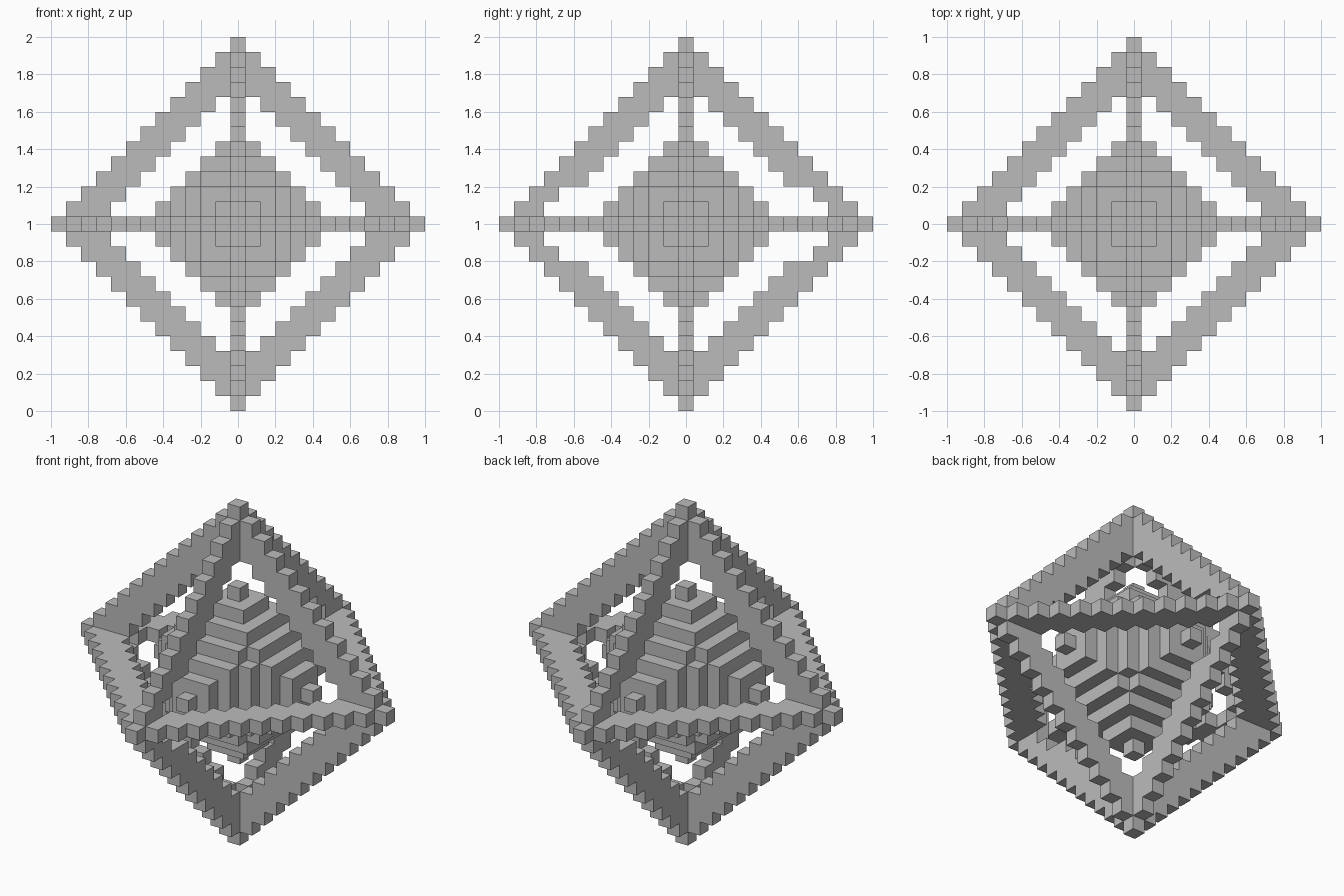
import bpy
import bmesh
from mathutils import Vector
from itertools import product

CELL = 0.08      # edge length of one block
REACH = 12       # blocks from the centre to a corner of the frame

cube = bpy.data.objects.get("Cube")
if cube:
    bpy.data.objects.remove(cube, do_unlink=True)

grey = bpy.data.materials.new("plain_grey")
grey.use_nodes = True
colour = (0.5, 0.5, 0.5, 1)
grey.diffuse_color = colour
grey.node_tree.nodes["Principled BSDF"].inputs["Base Color"].default_value = colour


def build_blocks(name, cells):
    """Outer skin of a set of unit blocks, flat shaded."""
    bm = bmesh.new()
    lift = Vector((0, 0, REACH + 0.5))
    for cell in cells:
        centre = Vector(cell)
        for axis, side in product(range(3), (-1, 1)):
            normal = Vector((0, 0, 0))
            normal[axis] = side
            if tuple(int(v) for v in centre + normal) in cells:
                continue
            u = Vector((0, 0, 0))
            u[(axis + 1) % 3] = 0.5
            w = normal.cross(u)
            middle = centre + normal / 2 + lift
            corners = (middle - u - w, middle + u - w, middle + u + w, middle - u + w)
            bm.faces.new([bm.verts.new(c * CELL) for c in corners])
    bmesh.ops.remove_doubles(bm, verts=bm.verts, dist=CELL / 100)
    mesh = bpy.data.meshes.new(name)
    bm.to_mesh(mesh)
    bm.free()
    mesh.materials.append(grey)
    obj = bpy.data.objects.new(name, mesh)
    bpy.context.collection.objects.link(obj)
    return obj


def in_frame(x, y, z):
    """Three crossing diamond rings, one in each main plane."""
    a, b, c = abs(x), abs(y), abs(z)
    if 0 not in (a, b, c) or not REACH - 2 <= a + b + c <= REACH:
        return False
    # The side ring is thinner near its front and back corners
    thin = a == 0 and c > 0 and b >= 8 and b + c == REACH - 2
    return not thin


def in_core(x, y, z):
    """Stepped rounded solid with a single block on each of six tips."""
    low, mid, high = sorted((abs(x), abs(y), abs(z)))
    return mid + high <= 6 and low + mid + high <= 8


span = range(-REACH, REACH + 1)
grid = list(product(span, repeat=3))
build_blocks("outer_frame", {c for c in grid if in_frame(*c)})
build_blocks("stepped_core", {c for c in grid if in_core(*c)})
